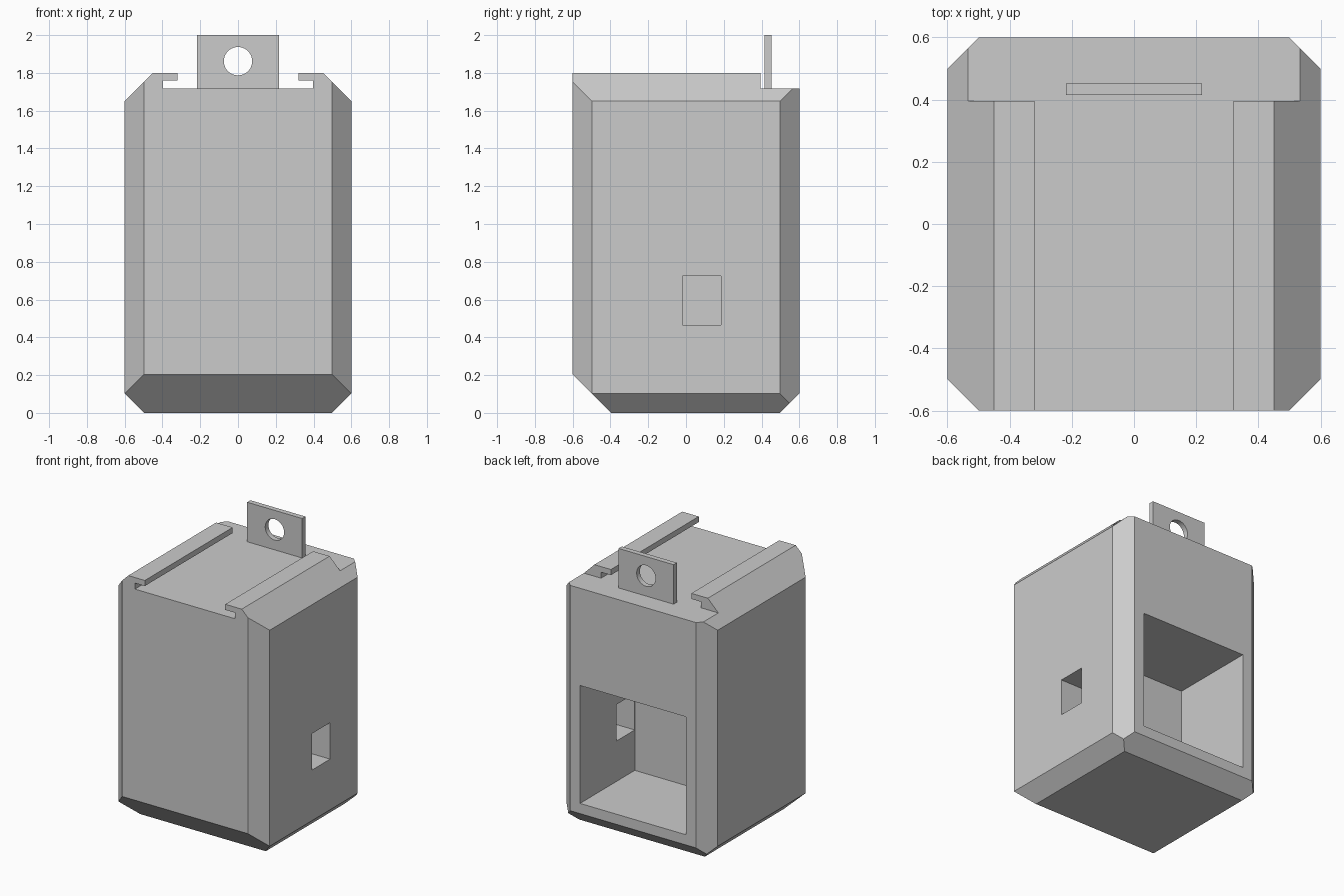
import bpy, bmesh, math
from mathutils import Vector

if "Cube" in bpy.data.objects:
    bpy.data.objects.remove(bpy.data.objects["Cube"])

grey = bpy.data.materials.new("light_grey")
grey.diffuse_color = (0.6, 0.6, 0.6, 1)
grey.use_nodes = True
grey.node_tree.nodes["Principled BSDF"].inputs["Base Color"].default_value = grey.diffuse_color


def add_object(name, bm):
    bmesh.ops.recalc_face_normals(bm, faces=bm.faces)
    mesh = bpy.data.meshes.new(name)
    bm.to_mesh(mesh)
    bm.free()
    mesh.materials.append(grey)
    obj = bpy.data.objects.new(name, mesh)
    bpy.context.collection.objects.link(obj)
    return obj


def box(x0, x1, y0, y1, z0, z1):
    bm = bmesh.new()
    bmesh.ops.create_cube(bm, size=1)
    for v in bm.verts:
        v.co = ((x0 + x1) / 2 + v.co.x * (x1 - x0),
                (y0 + y1) / 2 + v.co.y * (y1 - y0),
                (z0 + z1) / 2 + v.co.z * (z1 - z0))
    return bm


def extrude_along_y(profile, y0, y1):
    bm = bmesh.new()
    face = bm.faces.new([bm.verts.new((x, y0, z)) for x, z in profile])
    ext = bmesh.ops.extrude_face_region(bm, geom=[face])["geom"]
    verts = [g for g in ext if isinstance(g, bmesh.types.BMVert)]
    bmesh.ops.translate(bm, verts=verts, vec=(0, y1 - y0, 0))
    return bm


def slice_off(bm, point, normal):
    """Remove everything on the normal side of a plane and cap the cut."""
    geom = bm.verts[:] + bm.edges[:] + bm.faces[:]
    bmesh.ops.bisect_plane(bm, geom=geom, dist=1e-5, plane_co=Vector(point),
                           plane_no=Vector(normal).normalized(), clear_outer=True)
    bmesh.ops.holes_fill(bm, edges=[e for e in bm.edges if e.is_boundary], sides=0)


def cut(target, bm):
    cutter = add_object("cutter", bm)
    cutter.hide_render = True
    mod = target.modifiers.new("cut", "BOOLEAN")
    mod.operation, mod.solver, mod.object = "DIFFERENCE", "EXACT", cutter
    bpy.context.view_layer.objects.active = target
    bpy.ops.object.modifier_apply(modifier=mod.name)
    bpy.data.objects.remove(cutter)


# Body block with chamfered corners, shoulders and base
bm = box(-0.6, 0.6, -0.6, 0.6, 0, 1.8)
for sx in (-1, 1):
    for sy in (-1, 1):
        slice_off(bm, (0.6 * sx, 0.498 * sy, 0), (sx, sy, 0))
    slice_off(bm, (0.6 * sx, 0, 1.65), (sx, 0, 1))
    slice_off(bm, (0.6 * sx, 0, 0.102), (sx, 0, -1))
slice_off(bm, (0, -0.6, 0.204), (0, -1, -1))
slice_off(bm, (0, 0.6, 0.102), (0, 1, -1))
body = add_object("body", bm)

# Lowered rear ledge, then the undercut slot that leaves two rails
FLOOR, LIP, RAIL_END = 1.717, 1.76, 0.395
cut(body, box(-1, 1, RAIL_END, 1, FLOOR, 2))
half = [(0.397, FLOOR), (0.397, LIP), (0.319, LIP), (0.319, 1.9)]
slot = half + [(-x, z) for x, z in reversed(half)]
cut(body, extrude_along_y(slot, -0.8, 0.5))

# Rear compartment and the window through its right wall
cut(body, box(-0.42, 0.42, -0.02, 0.8, 0.175, 1.02))
cut(body, box(0.3, 0.8, -0.019, 0.186, 0.465, 0.726))

# Upright hanging tab with a round hole
tab = add_object("hanging_tab", box(-0.218, 0.218, 0.415, 0.452, FLOOR - 0.01, 2.0))
ring = [(0.075 * math.cos(2 * math.pi * i / 48),
         1.862 + 0.075 * math.sin(2 * math.pi * i / 48)) for i in range(48)]
cut(tab, extrude_along_y(ring, 0.3, 0.6))

bpy.ops.object.select_all(action="DESELECT")
tab.select_set(True)
bpy.context.view_layer.objects.active = tab
bpy.ops.object.shade_smooth_by_angle(angle=math.radians(30))
